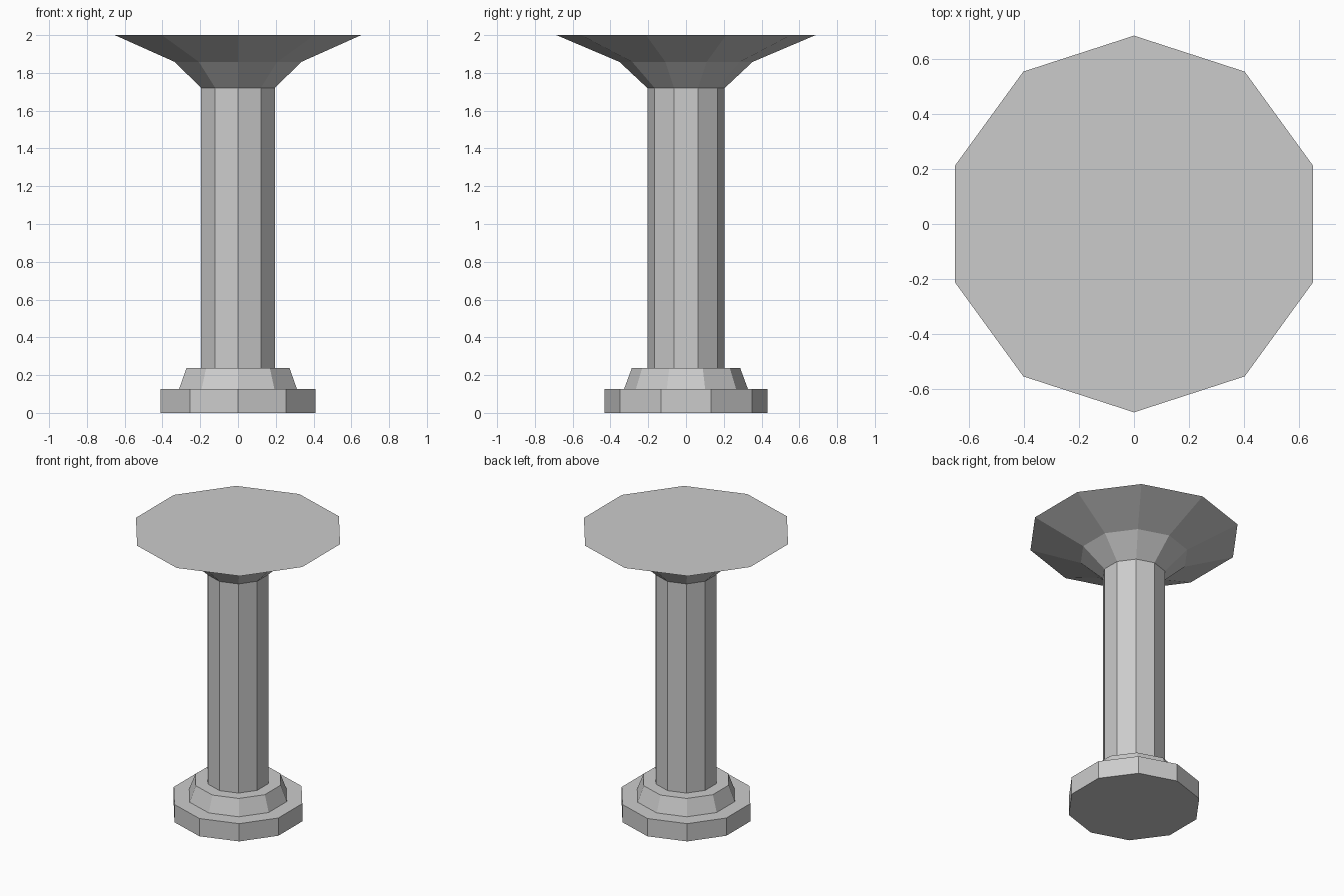
import bpy, bmesh
from math import sin, cos, tau

if "Cube" in bpy.data.objects:
    bpy.data.objects.remove(bpy.data.objects["Cube"])

SIDES = 10


def lathe(name, profile, cap_bottom=False, cap_top=False):
    """Ten-sided flat-faced revolve of (radius, z) points, a corner on +y and -y."""
    bm = bmesh.new()
    rings = []
    for r, z in profile:
        rings.append([bm.verts.new((r * sin(tau * i / SIDES), -r * cos(tau * i / SIDES), z))
                      for i in range(SIDES)])
    for lo, hi in zip(rings, rings[1:]):
        for i in range(SIDES):
            j = (i + 1) % SIDES
            bm.faces.new((lo[i], lo[j], hi[j], hi[i]))
    if cap_bottom:
        bm.faces.new(rings[0][::-1])
    if cap_top:
        bm.faces.new(rings[-1])
    mesh = bpy.data.meshes.new(name)
    bm.to_mesh(mesh)
    bm.free()
    obj = bpy.data.objects.new(name, mesh)
    bpy.context.collection.objects.link(obj)
    return obj


R_SHAFT, Z_FOOT, Z_NECK = 0.205, 0.237, 1.72

# Stepped foot: plinth, tapered collar, ledge in to the shaft
lathe("foot", [(0.432, 0), (0.432, 0.126), (0.328, 0.126),
               (0.287, Z_FOOT), (R_SHAFT, Z_FOOT)], cap_bottom=True)

# Straight shaft
lathe("shaft", [(R_SHAFT, Z_FOOT), (R_SHAFT, Z_NECK)])

# Flared top in two slopes with a flat lid
lathe("flared_top", [(R_SHAFT, Z_NECK), (0.352, 1.858), (0.686, 2.0)], cap_top=True)
